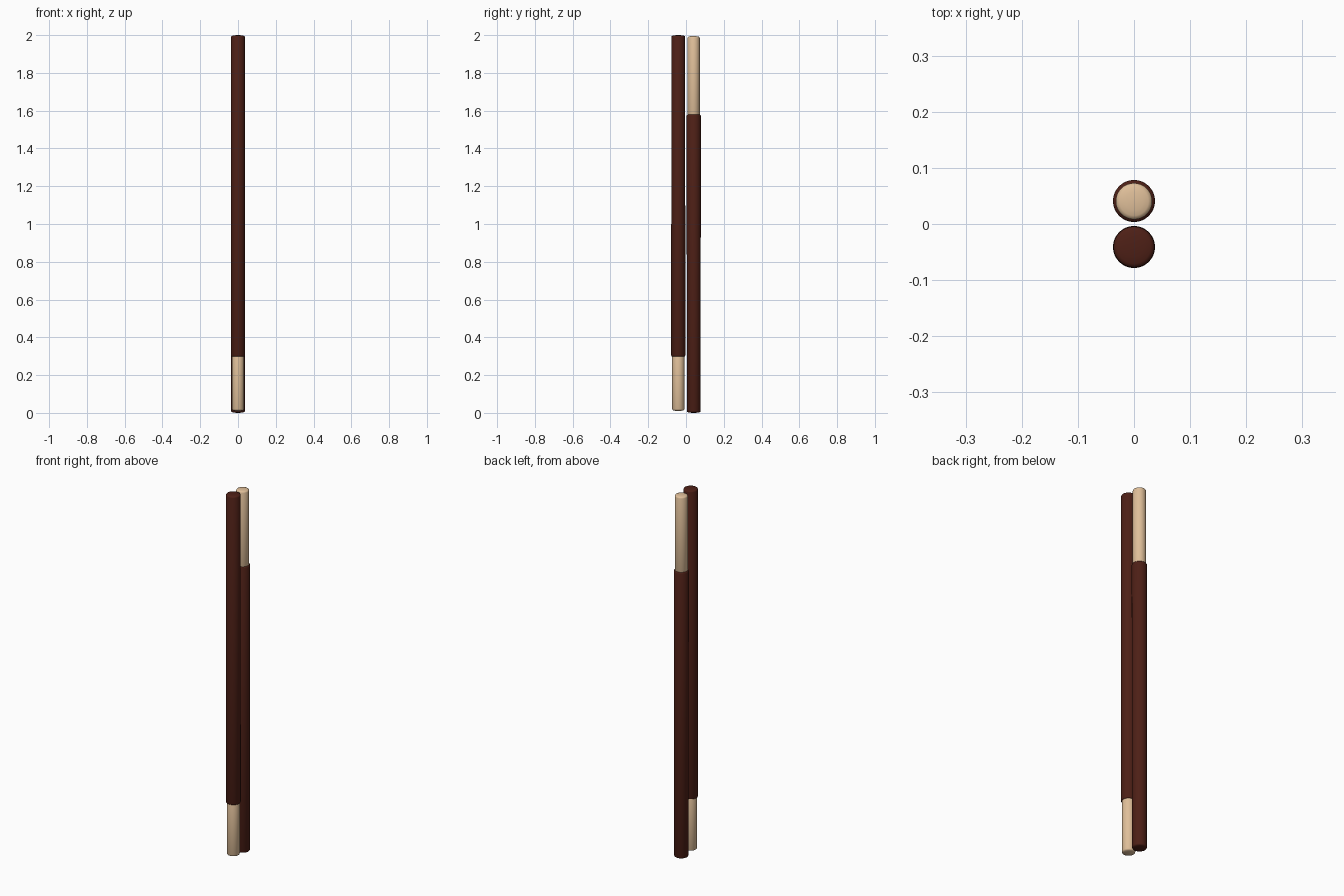
import bpy, bmesh, math

if "Cube" in bpy.data.objects:
    bpy.data.objects.remove(bpy.data.objects["Cube"])

SEGMENTS = 32


def material(name, color):
    m = bpy.data.materials.new(name)
    m.diffuse_color = (*color, 1)
    m.use_nodes = True
    m.node_tree.nodes["Principled BSDF"].inputs["Base Color"].default_value = m.diffuse_color
    return m


chocolate = material("chocolate", (0.075, 0.014, 0.008))
biscuit = material("biscuit", (0.74, 0.52, 0.32))


def rod(name, y, z0, z1, r0, r1, mat):
    """Lathe a rod with softly domed ends."""
    b, d = 0.007, 0.003
    profile = [(r0 * 0.5, z0 + 0.001), (r0 - b, z0 + d), (r0 - b * 0.3, z0 + d + b * 0.3),
               (r0, z0 + d + b), (r1, z1 - d - b), (r1 - b * 0.3, z1 - d - b * 0.3),
               (r1 - b, z1 - d), (r1 * 0.5, z1 - 0.001)]
    bm = bmesh.new()
    rings = []
    for r, z in profile:
        rings.append([bm.verts.new((r * math.cos(2 * math.pi * i / SEGMENTS),
                                    r * math.sin(2 * math.pi * i / SEGMENTS), z))
                      for i in range(SEGMENTS)])
    bottom, top = bm.verts.new((0, 0, z0)), bm.verts.new((0, 0, z1))
    for i in range(SEGMENTS):
        j = (i + 1) % SEGMENTS
        for lo, hi in zip(rings, rings[1:]):
            bm.faces.new((lo[i], lo[j], hi[j], hi[i]))
        bm.faces.new((bottom, rings[0][j], rings[0][i]))
        bm.faces.new((top, rings[-1][i], rings[-1][j]))
    for f in bm.faces:
        f.smooth = True
    mesh = bpy.data.meshes.new(name)
    bm.to_mesh(mesh)
    bm.free()
    mesh.materials.append(mat)
    ob = bpy.data.objects.new(name, mesh)
    ob.location.y = y
    bpy.context.collection.objects.link(ob)


# Front stick: coating on top, bare biscuit at the bottom
rod("front_coating", -0.041, 0.295, 2.0, 0.0375, 0.0365, chocolate)
rod("front_biscuit", -0.0405, 0.01, 0.34, 0.0325, 0.0325, biscuit)

# Back stick: turned over, bare biscuit at the top
rod("back_coating", 0.041, 0.0, 1.583, 0.0365, 0.0375, chocolate)
rod("back_biscuit", 0.0405, 1.54, 1.995, 0.0325, 0.0325, biscuit)
